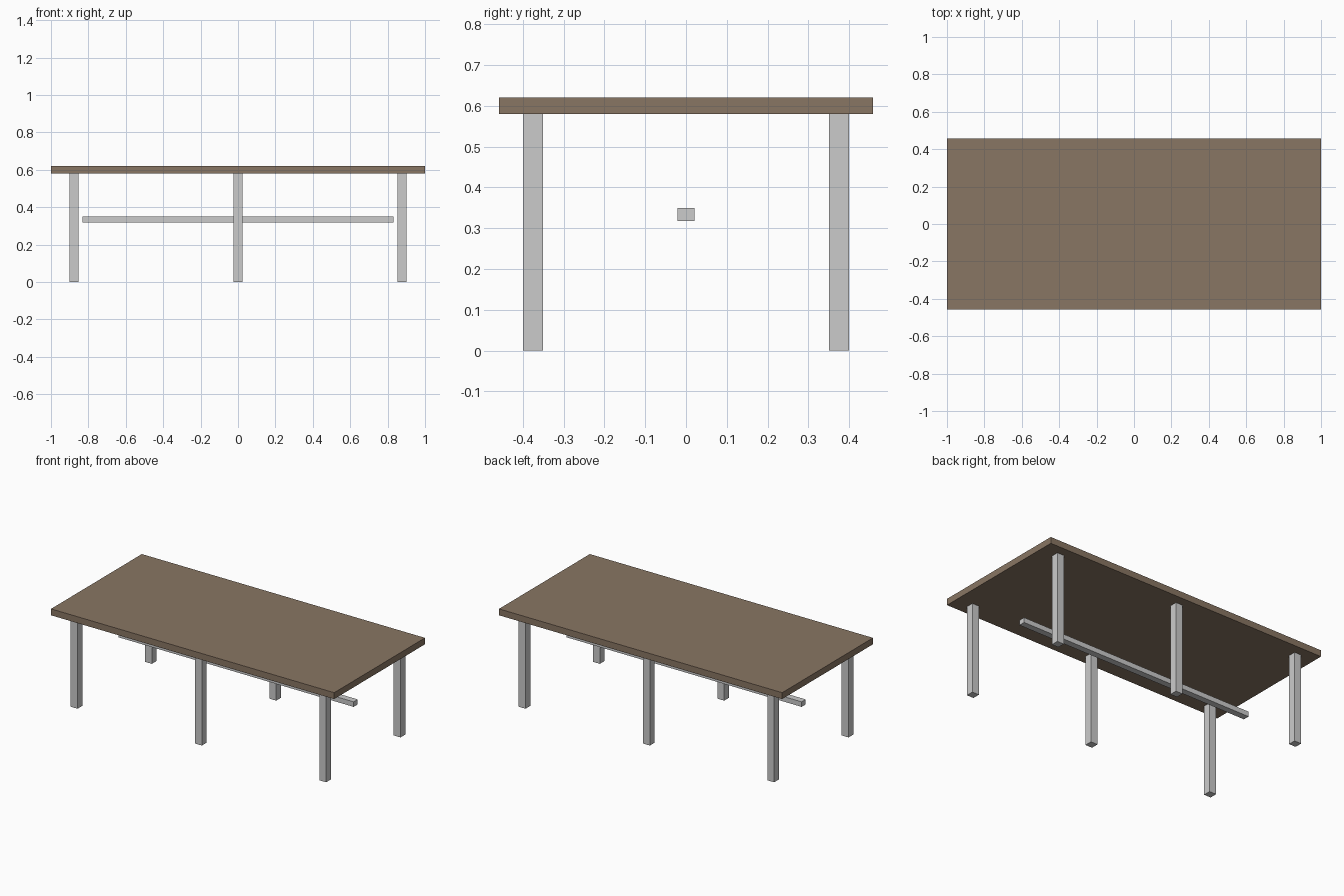
import bpy

if "Cube" in bpy.data.objects:
    bpy.data.objects.remove(bpy.data.objects["Cube"])


def material(name, color):
    mat = bpy.data.materials.new(name)
    mat.diffuse_color = color
    mat.use_nodes = True
    mat.node_tree.nodes["Principled BSDF"].inputs["Base Color"].default_value = mat.diffuse_color
    return mat


def box(name, center, size, mat=None):
    bpy.ops.mesh.primitive_cube_add(size=1, location=center)
    obj = bpy.context.object
    obj.name = name
    obj.scale = size
    bpy.ops.object.transform_apply(location=False, rotation=False, scale=True)
    if mat:
        obj.data.materials.append(mat)
    return obj


TOP_Z, BOTTOM_Z = 0.621, 0.58
LEG = 0.048

# Table top
wood = material("brown_wood", (0.25, 0.18, 0.125, 1))
box("table_top", (0, 0, (TOP_Z + BOTTOM_Z) / 2),
    (2.0, 0.916, TOP_Z - BOTTOM_Z), wood)

# Three pairs of square legs
for side, y in (("front", -0.375), ("back", 0.375)):
    for place, x in (("left", -0.878), ("middle", 0), ("right", 0.878)):
        box(f"{side}_{place}_leg", (x, y, BOTTOM_Z / 2), (LEG, LEG, BOTTOM_Z))

# Central lengthwise rail
box("center_rail", (0, 0, 0.334), (1.662, 0.041, 0.032))
